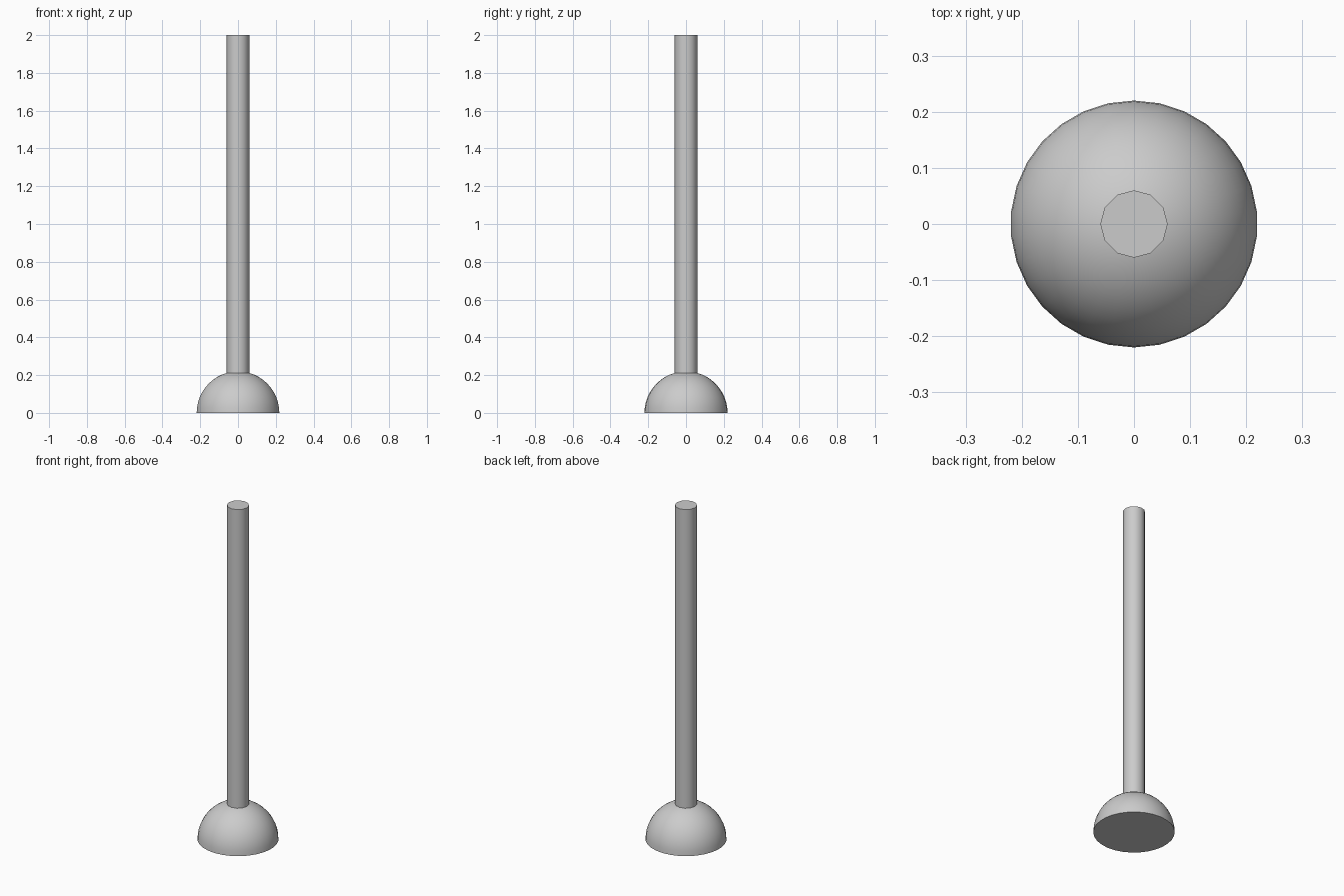
import bpy, bmesh, math

cube = bpy.data.objects.get("Cube")
if cube:
    bpy.data.objects.remove(cube, do_unlink=True)

RADIUS = 0.22        # dome
SHAFT_RADIUS = 0.06
HEIGHT = 2.0
RINGS = 12

# Single plain grey for both parts
grey = bpy.data.materials.new("plain grey")
grey.use_nodes = True
colour = (0.6, 0.6, 0.6, 1)
grey.diffuse_color = colour
grey.node_tree.nodes["Principled BSDF"].inputs["Base Color"].default_value = colour


def turned_part(name, profile, sides):
    """Spin a (radius, height) profile around z, starting at +y."""
    bm = bmesh.new()
    verts = [bm.verts.new((0, r, z)) for r, z in profile]
    edges = [bm.edges.new(pair) for pair in zip(verts, verts[1:])]
    bmesh.ops.spin(bm, geom=verts + edges, cent=(0, 0, 0), axis=(0, 0, 1),
                   angle=math.tau, steps=sides, use_duplicate=False)
    bmesh.ops.remove_doubles(bm, verts=bm.verts, dist=0.0001)
    bmesh.ops.recalc_face_normals(bm, faces=bm.faces)
    mesh = bpy.data.meshes.new(name)
    bm.to_mesh(mesh)
    bm.free()
    mesh.materials.append(grey)
    part = bpy.data.objects.new(name, mesh)
    bpy.context.collection.objects.link(part)
    bpy.ops.object.select_all(action="DESELECT")
    part.select_set(True)
    bpy.context.view_layer.objects.active = part
    bpy.ops.object.shade_smooth_by_angle(angle=math.radians(40))
    return part


# Hemispherical base with a flat underside
arc = [i * math.pi / 2 / RINGS for i in range(RINGS + 1)]
dome = [(0, 0)] + [(RADIUS * math.cos(a), RADIUS * math.sin(a)) for a in arc]
turned_part("dome_base", dome, 30)

# Straight handle, sunk slightly into the dome
turned_part("handle", [(0, 0.2), (SHAFT_RADIUS, 0.2),
                       (SHAFT_RADIUS, HEIGHT), (0, HEIGHT)], 12)
